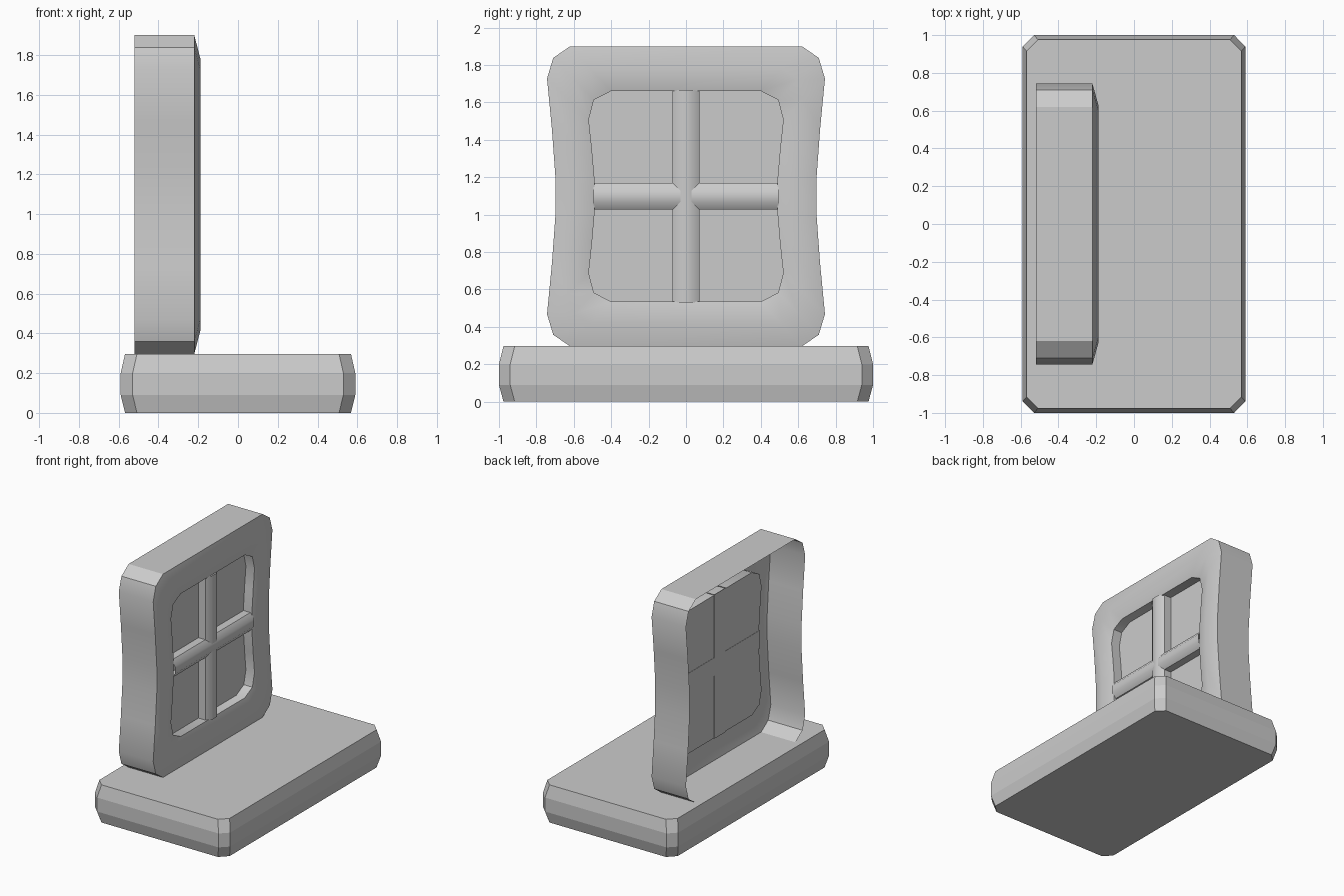
import bpy
import bmesh
import math

if "Cube" in bpy.data.objects:
    bpy.data.objects.remove(bpy.data.objects["Cube"])


def loft(name, rings, cap_start=False, cap_end=False, smooth=None):
    """Skin a series of closed rings with equal point counts."""
    bm = bmesh.new()
    loops = [[bm.verts.new(p) for p in ring] for ring in rings]
    n = len(loops[0])
    for a, b in zip(loops, loops[1:]):
        for i in range(n):
            j = (i + 1) % n
            bm.faces.new((a[i], a[j], b[j], b[i]))
    if cap_start:
        bm.faces.new(loops[0][::-1])
    if cap_end:
        bm.faces.new(loops[-1])
    bmesh.ops.recalc_face_normals(bm, faces=bm.faces)
    mesh = bpy.data.meshes.new(name)
    bm.to_mesh(mesh)
    bm.free()
    obj = bpy.data.objects.new(name, mesh)
    bpy.context.collection.objects.link(obj)
    if smooth:
        bpy.ops.object.select_all(action='DESELECT')
        obj.select_set(True)
        bpy.context.view_layer.objects.active = obj
        bpy.ops.object.shade_smooth_by_angle(angle=math.radians(smooth))
    return obj


def mirror4(quarter):
    """Mirror a quarter outline (side to top) into a full closed outline."""
    half = quarter + [(-a, b) for a, b in reversed(quarter)]
    return half + [(-a, -b) for a, b in half]


# Base slab: chamfered corners and a slightly bulging side
def slab_ring(inset, z):
    hx, hy, c = 0.59 - inset, 1.0 - inset * 1.1, 0.06
    return [(x, y, z) for x, y in mirror4([(hx, hy - c), (hx - c, hy)])]


loft("base", [slab_ring(0.022, 0), slab_ring(0, 0.09), slab_ring(0, 0.2),
              slab_ring(0.022, 0.297)], True, True)

# Back frame: waisted open-backed shell with a rounded front rim
MID_Z = 1.098
outer = mirror4([(0.698, 0.1), (0.717, 0.36), (0.743, 0.63), (0.71, 0.74), (0.62, 0.802)])
inner = mirror4([(0.49, 0.1), (0.503, 0.25), (0.52, 0.41), (0.493, 0.515), (0.40, 0.563)])
crest = [((a + c) / 2, (b + d) / 2) for (a, b), (c, d) in zip(outer, inner)]
PANEL_X = -0.295


def upright(outline, x):
    return [(x, y, MID_Z + z) for y, z in outline]


loft("back_frame", [upright(outer, -0.52), upright(outer, -0.22), upright(crest, -0.189),
                    upright(inner, -0.22), upright(inner, PANEL_X)], smooth=33.5)

# Recessed panel closing the opening
panel_mesh = bpy.data.meshes.new("back_panel")
panel_mesh.from_pydata(upright(inner, PANEL_X), [], [list(range(len(inner)))])
bpy.context.collection.objects.link(bpy.data.objects.new("back_panel", panel_mesh))

# Crossed bars with rounded fronts
BAR_X = PANEL_X - 0.002
bar = [(-0.071, BAR_X), (-0.071, -0.235), (-0.03, -0.205),
       (0.03, -0.205), (0.071, -0.235), (0.071, BAR_X)]
loft("vertical_bar", [[(x, w, MID_Z + e) for w, x in bar] for e in (-0.568, 0.568)], smooth=40)
loft("horizontal_bar", [[(x, e, MID_Z + w) for w, x in bar] for e in (-0.495, 0.495)], smooth=40)
